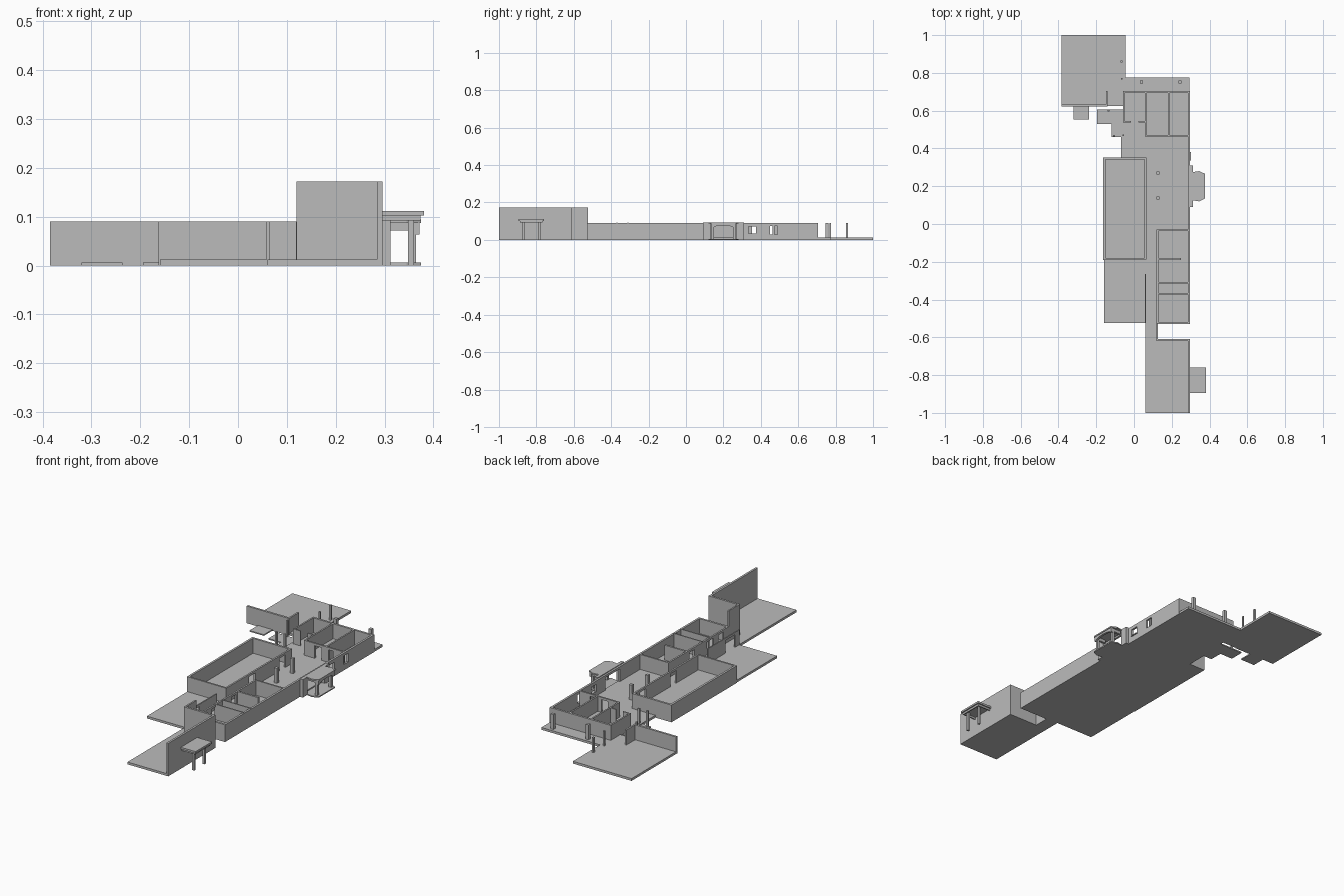
import bpy, bmesh, math

if "Cube" in bpy.data.objects:
    bpy.data.objects.remove(bpy.data.objects["Cube"])

# single plain grey for the whole massing model
GREY = bpy.data.materials.new("plain_grey")
GREY.diffuse_color = (0.5, 0.5, 0.5, 1)
GREY.use_nodes = True
GREY.node_tree.nodes["Principled BSDF"].inputs["Base Color"].default_value = GREY.diffuse_color


def finish(name, bm):
    bmesh.ops.recalc_face_normals(bm, faces=bm.faces)
    me = bpy.data.meshes.new(name)
    bm.to_mesh(me)
    bm.free()
    me.materials.append(GREY)
    ob = bpy.data.objects.new(name, me)
    bpy.context.collection.objects.link(ob)
    return ob


def add_box(bm, x0, x1, y0, y1, z0, z1):
    vs = bmesh.ops.create_cube(bm, size=1)["verts"]
    for v in vs:
        v.co = (x0 + (v.co.x + .5) * (x1 - x0),
                y0 + (v.co.y + .5) * (y1 - y0),
                z0 + (v.co.z + .5) * (z1 - z0))


def box(name, *b):
    bm = bmesh.new()
    add_box(bm, *b)
    return finish(name, bm)


def prism(name, pts, vec):
    """Flat polygon pushed along a vector."""
    bm = bmesh.new()
    f = bm.faces.new([bm.verts.new(p) for p in pts])
    r = bmesh.ops.extrude_face_region(bm, geom=[f])
    bmesh.ops.translate(bm, vec=vec, verts=[v for v in r["geom"] if isinstance(v, bmesh.types.BMVert)])
    return finish(name, bm)


H, F, T = 0.09, 0.012, 0.011   # wall height, floor height, wall thickness


def wall(name, axis, a, b, c, t=T, h=H, openings=()):
    """Wall from a to b along an axis, lower side at c, with (start, end, sill, head) openings."""
    bm = bmesh.new()

    def piece(p, q, z0, z1):
        if q - p > 1e-5 and z1 - z0 > 1e-5:
            add_box(bm, *((p, q, c, c + t) if axis == 'x' else (c, c + t, p, q)), z0, z1)
    at = a
    for s, e, lo, hi in sorted(openings):
        piece(at, s, 0, h)
        piece(s, e, 0, lo)
        piece(s, e, hi, h)
        at = e
    piece(at, b, 0, h)
    return finish(name, bm)


# floor slabs
box("main_floor", 0.06, 0.295, -0.525, 0.775, 0, F)
box("hall_floor", -0.16, 0.06, -0.525, 0.35, 0, F)
box("lobby_floor", -0.07, 0.06, 0.35, 0.55, 0, F)
box("north_floor", -0.05, 0.06, 0.55, 0.775, 0, F)
box("link_floor", 0.06, 0.125, -0.61, -0.525, 0, F)
box("south_terrace", 0.06, 0.295, -1, -0.61, 0, F)
box("north_terrace", -0.385, -0.045, 0.625, 1, 0, F)
box("terrace_step", -0.32, -0.237, 0.552, 0.625, 0, 0.006)
box("side_step_upper", -0.195, -0.05, 0.53, 0.605, 0, 0.006)
box("side_step_lower", -0.12, -0.07, 0.46, 0.53, 0, 0.008)

# north terrace screen walls
wall("terrace_screen", 'x', -0.385, -0.14, 0.622)
wall("terrace_screen_return", 'y', 0.622, 0.705, -0.149, t=0.009)

# tall south walls
wall("tall_east_wall", 'y', -1, -0.61, 0.285, h=0.172)
wall("tall_north_wall", 'x', 0.12, 0.296, -0.62, h=0.172)
wall("tall_link_wall", 'y', -0.61, -0.525, 0.12, t=0.008, h=0.172)

# side canopy: roof, rim beams and posts
box("canopy_roof", 0.296, 0.381, -0.895, -0.76, 0.102, 0.112)
for i, y in enumerate((-0.888, -0.773)):
    box(f"canopy_side_beam_{i}", 0.296, 0.374, y, y + 0.006, 0.092, 0.102)
box("canopy_front_beam", 0.368, 0.374, -0.888, -0.767, 0.092, 0.102)
for i, y in enumerate((-0.87, -0.785)):
    box(f"canopy_post_{i}", 0.348, 0.36, y - 0.006, y + 0.006, 0, 0.102)

# large hall
wall("hall_west_wall", 'y', -0.187, 0.352, -0.163)
wall("hall_south_wall", 'x', -0.163, 0.063, -0.19, t=0.009)
wall("hall_north_wall", 'x', -0.163, 0.063, 0.342)
wall("hall_east_wall", 'y', -0.187, 0.352, 0.056, t=0.009,
     openings=[(0, 0.05, F, 0.078), (0.25, 0.30, F, 0.078)])

# long east wall with windows and the entrance opening
wall("east_wall", 'y', -0.525, 0.705, 0.285,
     openings=[(0.14, 0.26, F, 0.078), (0.335, 0.375, 0.035, 0.072), (0.45, 0.49, 0.03, 0.075)])
box("window_sill", 0.295, 0.302, 0.335, 0.38, 0.031, 0.035)

# southern rooms
wall("south_wall", 'x', 0.12, 0.296, -0.53)
wall("corridor_wall", 'y', -0.525, -0.03, 0.12, t=0.009,
     openings=[(-0.48, -0.44, F, 0.078), (-0.40, -0.345, F, 0.078), (-0.24, -0.20, F, 0.078)])
wall("room_wall_a", 'x', 0.12, 0.29, -0.036, t=0.008)
wall("room_wall_b", 'x', 0.125, 0.25, -0.19, t=0.01)
wall("room_wall_c", 'x', 0.125, 0.29, -0.314, t=0.006, h=0.093)
wall("room_wall_d", 'x', 0.125, 0.29, -0.372, t=0.006, h=0.093)
wall("corridor_outer_wall", 'y', -0.525, -0.265, 0.058, t=0.006,
     openings=[(-0.49, -0.41, F, 0.078)])

# northern rooms
wall("north_wall", 'x', -0.058, 0.296, 0.694)
wall("north_west_wall", 'y', 0.54, 0.70, -0.058, t=0.008)
wall("north_room_south_wall", 'x', -0.058, 0.06, 0.538, t=0.006, openings=[(-0.015, 0.025, F, H)])
wall("north_partition_a", 'y', 0.465, 0.70, 0.057, t=0.008)
wall("north_partition_b", 'y', 0.465, 0.70, 0.18, t=0.008)
wall("north_rooms_front_wall", 'x', 0.057, 0.29, 0.463, t=0.009,
     openings=[(0.12, 0.16, F, 0.078), (0.20, 0.225, F, 0.078)])

# free-standing columns: x, y, half width
for i, (x, y, r) in enumerate([
        (0.127, 0.27, .008), (0.127, 0.137, .008), (0.04, 0.753, .008), (0.243, 0.753, .008),
        (-0.066, 0.77, .004), (-0.066, 0.86, .005), (-0.105, 0.467, .005),
        (-0.057, 0.47, .005), (-0.135, 0.60, .004)]):
    box(f"column_{i}", x - r, x + r, y - r, y + r, 0, H)

# entrance porch, mirrored about its centre line
CY = 0.2
half = [(0.295, 0.11), (0.312, 0.11), (0.312, 0.075), (0.345, 0.08), (0.375, 0.066)]
outline = [(x, CY + d) for x, d in half] + [(x, CY - d) for x, d in reversed(half)]
prism("porch_floor", [(x, y, 0) for x, y in outline], (0, 0, 0.006))
prism("porch_roof", [(x, y, 0.087) for x, y in outline], (0, 0, 0.007))
for i, s in enumerate((-1, 1)):
    a, b = sorted((CY + s * 0.11, CY + s * 0.07))
    box(f"porch_side_wall_{i}", 0.294, 0.312, a, b, 0, 0.09)
    y = CY + s * 0.057
    box(f"porch_post_{i}", 0.35, 0.364, y - 0.007, y + 0.007, 0, 0.09)
    a, b = sorted((CY + s * 0.064, CY + s * 0.052))
    box(f"porch_side_beam_{i}", 0.31, 0.365, a, b, 0.072, 0.088)
# shallow front arch
arc = [(CY + 0.055 * math.cos(math.pi * k / 10), 0.064 + 0.013 * math.sin(math.pi * k / 10)) for k in range(11)]
arch = [(CY - 0.066, 0.064), (CY - 0.066, 0.088), (CY + 0.066, 0.088), (CY + 0.066, 0.064)] + arc
prism("porch_arch", [(0.36, y, z) for y, z in arch], (0.012, 0, 0))
